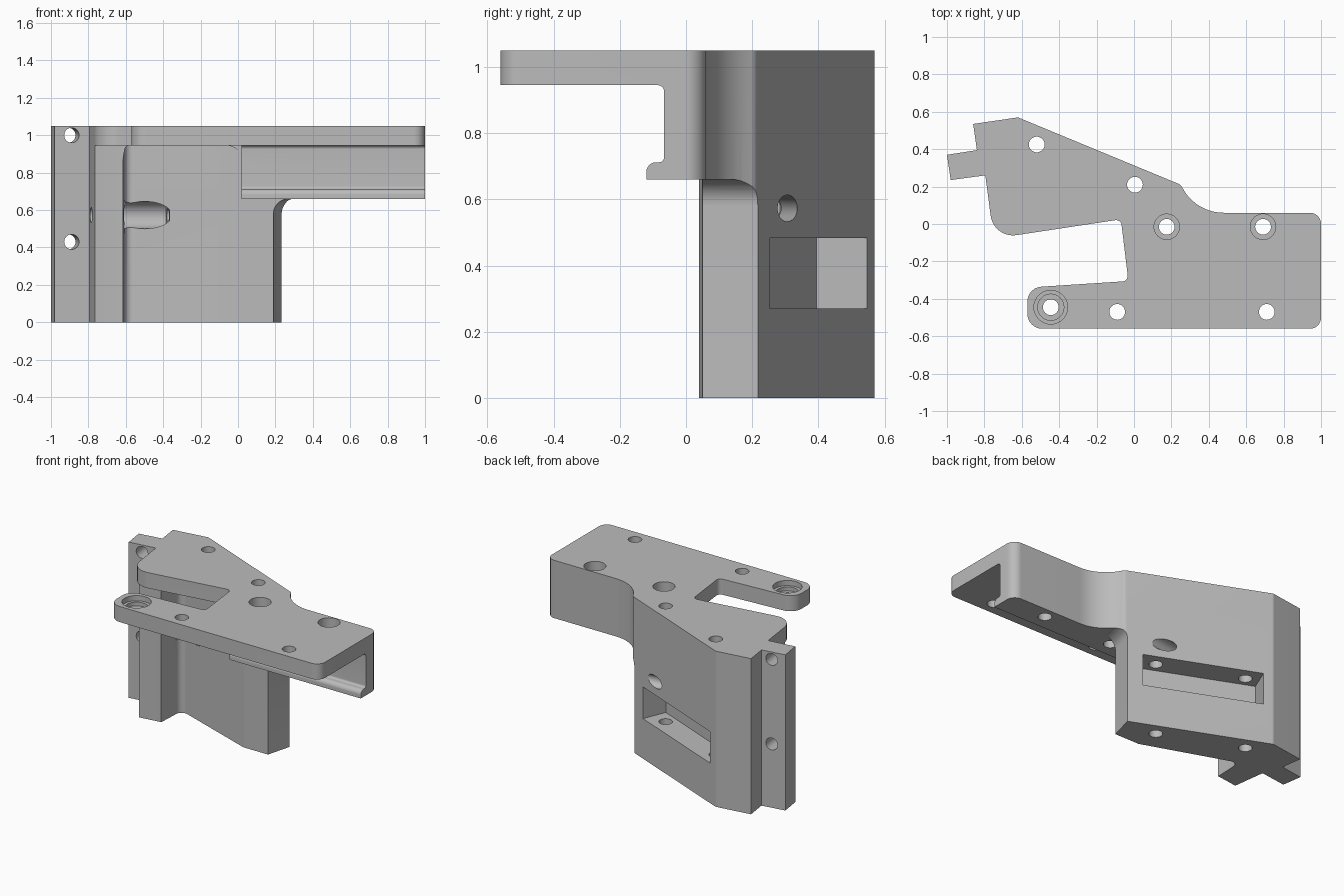
import bpy, bmesh, math
from mathutils import Vector, Matrix

cube = bpy.data.objects.get("Cube")
if cube:
    bpy.data.objects.remove(cube)

grey = bpy.data.materials.new("plain_grey")
grey.use_nodes = True
grey.diffuse_color = (0.5, 0.5, 0.5, 1)
grey.node_tree.nodes["Principled BSDF"].inputs["Base Color"].default_value = (0.5, 0.5, 0.5, 1)


def rounded(points, steps=10):
    """Outline whose corners (x, y, radius) become tangent arcs."""
    out = []
    for i, (x, y, r) in enumerate(points):
        p = Vector((x, y))
        if r == 0:
            out.append(p)
            continue
        a = (Vector(points[i - 1][:2]) - p).normalized()
        b = (Vector(points[(i + 1) % len(points)][:2]) - p).normalized()
        half = a.angle(b) / 2
        center = p + (a + b).normalized() * (r / math.sin(half))
        start = p + a * (r / math.tan(half)) - center
        end = p + b * (r / math.tan(half)) - center
        sweep = math.atan2(start.cross(end), start.dot(end))
        for k in range(steps + 1):
            out.append(center + Matrix.Rotation(sweep * k / steps, 2) @ start)
    return out


def prism(name, points, low, high, axis="z"):
    """Extrude an outline along one axis."""
    place = {"z": lambda u, v, w: (u, v, w),
             "x": lambda u, v, w: (w, u, v),
             "y": lambda u, v, w: (u, w, v)}[axis]
    bm = bmesh.new()
    base = bm.faces.new([bm.verts.new(place(p.x, p.y, low)) for p in rounded(points)])
    top = bmesh.ops.extrude_face_region(bm, geom=[base])["geom"]
    move = Vector(place(0, 0, high - low))
    bmesh.ops.translate(bm, vec=move, verts=[g for g in top if isinstance(g, bmesh.types.BMVert)])
    bmesh.ops.recalc_face_normals(bm, faces=bm.faces)
    return finish(name, bm)


def rod(name, start, end, radius):
    start, end = Vector(start), Vector(end)
    d = end - start
    bm = bmesh.new()
    bmesh.ops.create_cone(bm, cap_ends=True, segments=40, radius1=radius, radius2=radius,
                          depth=d.length,
                          matrix=Matrix.Translation((start + end) / 2)
                          @ d.to_track_quat("Z", "Y").to_matrix().to_4x4())
    return finish(name, bm)


def finish(name, bm):
    mesh = bpy.data.meshes.new(name)
    bm.to_mesh(mesh)
    bm.free()
    mesh.materials.append(grey)
    obj = bpy.data.objects.new(name, mesh)
    bpy.context.collection.objects.link(obj)
    return obj


def square(x0, y0, x1, y1):
    return [(x0, y0, 0), (x1, y0, 0), (x1, y1, 0), (x0, y1, 0)]


TOP, PLATE, RAIL = 1.05, 0.945, 0.66

# Full-height blank in the plan outline
bracket = prism("bracket", [
    (-0.57, -0.56, 0.08), (1, -0.56, 0.06), (1, 0.06, 0.06), (0.33, 0.06, 0.25),
    (0.25, 0.21, 0.04), (-0.62, 0.57, 0.03), (-0.86, 0.535, 0), (-0.84, 0.395, 0),
    (-1, 0.37, 0), (-0.98, 0.235, 0), (-0.795, 0.26, 0), (-0.75, -0.078, 0.12),
    (-0.07, 0.025, 0.03), (-0.03, -0.305, 0.03), (-0.57, -0.34, 0.08)], 0, TOP)

cutters = []

# Space under the plate, in front of the column
cutters.append(prism("front_clearance", [
    (-0.9, 0.02, 0), (-0.9, -0.8, 0), (0.02, -0.8, 0), (0.02, 0.045, 0),
    (-0.63, 0.058, 0)], -0.1, PLATE))

# Recess with a slanted floor and rounded upper corners
pocket = prism("pocket", [
    (-0.63, -0.3, 0), (0.02, -0.3, 0), (0.02, 0.045, 0), (-0.605, 0.265, 0.04)], -0.1, PLATE)
bm = bmesh.new()
bm.from_mesh(pocket.data)
corners = [e for e in bm.edges
           if all(v.co.z > PLATE - 0.01 for v in e.verts)
           and (all(v.co.x > 0 for v in e.verts)
                or all(v.co.x < -0.6 for v in e.verts) and e.calc_length() > 0.2)]
bmesh.ops.bevel(bm, geom=corners, offset=0.08, segments=8, profile=0.5, affect="EDGES")
bm.to_mesh(pocket.data)
bm.free()
cutters.append(pocket)

# Channel that leaves the rail wall and its lip
cutters.append(prism("rail_channel", [
    (-0.8, PLATE, 0), (-0.8, 0.5, 0), (-0.12, 0.5, 0), (-0.12, 0.712, 0.03),
    (-0.066, 0.712, 0.015), (-0.066, PLATE, 0.02)], 0.02, 1.1, "x"))

# Space below the rail, with a curved blend into the column
cutters.append(prism("rail_underside", square(0.01, -0.8, 1.1, 0.05), -0.1, RAIL))
blend = prism("column_blend", [
    (0, -0.1, 0), (0, RAIL, 0.08), (1.2, RAIL, 0), (1.2, -0.1, 0)], -0.5, 0.8, "y")
blend.matrix_world = Matrix.Translation((0.19, 0.055, 0)) @ Matrix.Rotation(math.radians(-15), 4, "Z")
cutters.append(blend)

# Blind window in the slanted back
window = prism("back_window", square(-0.382, -0.165, 0.382, 0.165), 0.27, 0.483)
window.matrix_world = Matrix.Translation((-0.21, 0.4, 0)) @ Matrix.Rotation(math.radians(-22.5), 4, "Z")
cutters.append(window)

# Vertical bolt holes
for x, y in [(-0.52, 0.425), (0.005, 0.21), (-0.09, -0.47), (0.71, -0.47),
             (0.175, -0.015), (0.69, -0.015), (-0.445, -0.445)]:
    cutters.append(rod("bolt_hole", (x, y, -0.1), (x, y, 1.2), 0.042))

# Counterbores
for x, y, r, depth in [(0.175, -0.015, 0.068, 0.1), (0.69, -0.015, 0.068, 0.1),
                       (-0.445, -0.445, 0.09, 0.035), (-0.445, -0.445, 0.07, 0.06)]:
    cutters.append(rod("counterbore", (x, y, TOP - depth), (x, y, 1.2), r))

# Cross holes in the side tab
for z in (0.43, 1.0):
    cutters.append(rod("tab_hole", (-0.883, 0.2, z), (-0.913, 0.42, z), 0.04))

# Long sideways hole with its enlarged mouth
cutters.append(rod("side_hole", (-0.95, 0.161, 0.573), (0.3, 0.349, 0.573), 0.04))
cutters.append(rod("side_mouth", (-0.61, 0.212, 0.573), (-0.375, 0.247, 0.573), 0.073))

# Apply every cut
bpy.context.view_layer.objects.active = bracket
for c in cutters:
    c.hide_render = True
    mod = bracket.modifiers.new(c.name, "BOOLEAN")
    mod.operation = "DIFFERENCE"
    mod.solver = "EXACT"
    mod.object = c
bpy.context.view_layer.update()
for mod in list(bracket.modifiers):
    bpy.ops.object.modifier_apply(modifier=mod.name)
for c in cutters:
    bpy.data.objects.remove(c)

bpy.ops.object.select_all(action="DESELECT")
bracket.select_set(True)
bpy.ops.object.shade_smooth_by_angle(angle=math.radians(30))
